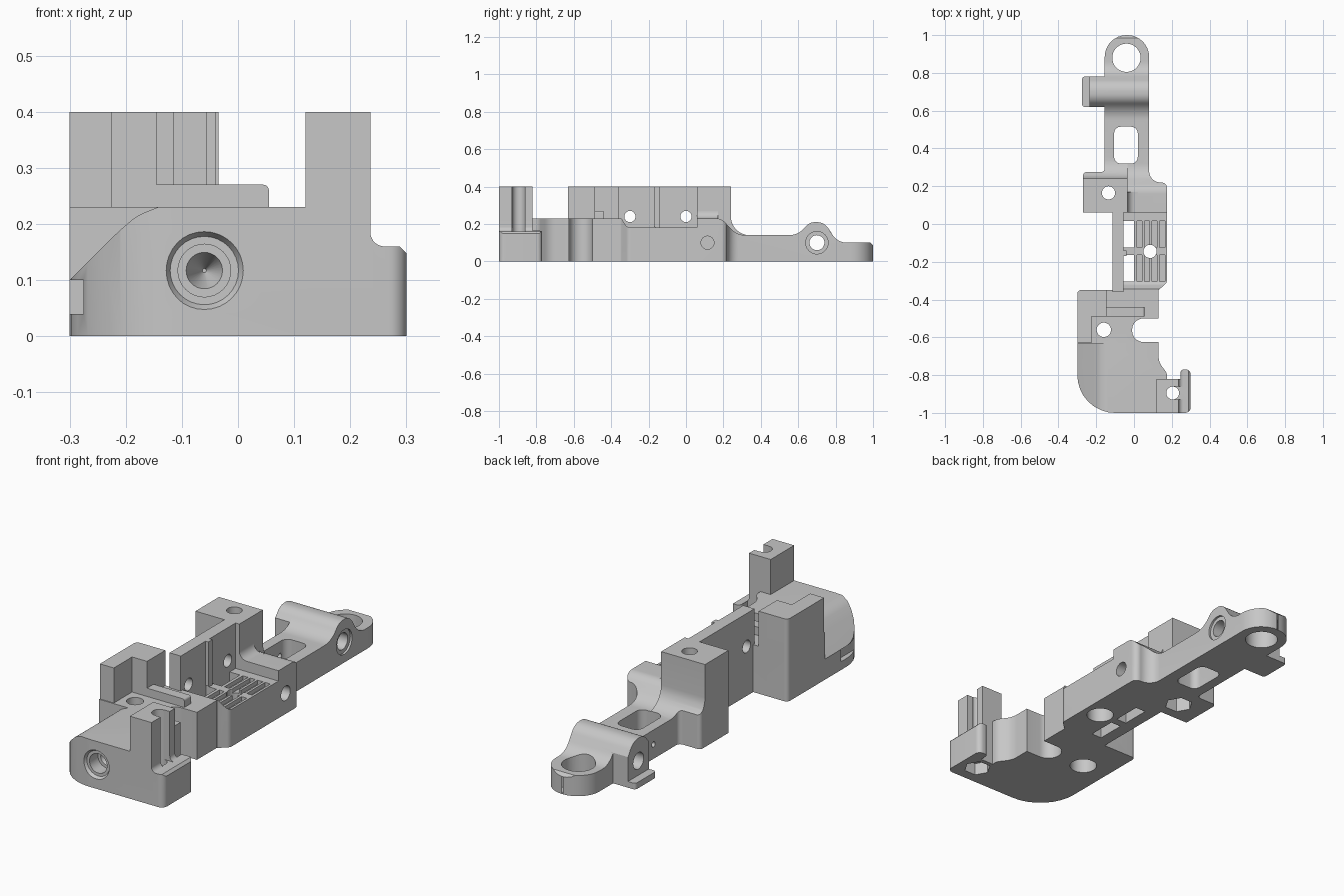
import bpy, bmesh, math
from mathutils import Vector

cube = bpy.data.objects.get("Cube")
if cube:
    bpy.data.objects.remove(cube, do_unlink=True)

grey = bpy.data.materials.new("plain_grey")
GREY = (0.57, 0.57, 0.57, 1)
grey.use_nodes = True
grey.diffuse_color = GREY
grey.node_tree.nodes["Principled BSDF"].inputs["Base Color"].default_value = GREY


def rounded(points, steps=8):
    """Outline whose corners (u, v, tangent length) become arcs."""
    out = []
    for i, p in enumerate(points):
        c = Vector(p[:2])
        if len(p) == 2:
            out.append(c)
            continue
        a = (Vector(points[i - 1][:2]) - c).normalized()
        b = (Vector(points[(i + 1) % len(points)][:2]) - c).normalized()
        w = math.cos((math.pi - a.angle(b)) / 2)
        start, end = c + a * p[2], c + b * p[2]
        for k in range(steps + 1):
            t = k / steps
            f, g, h = (1 - t) ** 2, 2 * t * (1 - t) * w, t * t
            out.append((start * f + c * g + end * h) / (f + g + h))
    return out


def prism(name, points, axis, lo, hi, taper=1.0):
    """Extrude an outline along an axis."""
    pts = rounded(points)
    mid = sum(pts, Vector((0, 0))) / len(pts)
    place = {"x": lambda u, v, t: (t, u, v),
             "y": lambda u, v, t: (u, t, v),
             "z": lambda u, v, t: (u, v, t)}[axis]
    bm = bmesh.new()
    low = [bm.verts.new(place(p.x, p.y, lo)) for p in pts]
    top = [bm.verts.new(place(*(mid + (p - mid) * taper), hi)) for p in pts]
    bm.faces.new(low)
    bm.faces.new(top)
    for i in range(len(pts)):
        j = (i + 1) % len(pts)
        bm.faces.new((low[i], low[j], top[j], top[i]))
    bmesh.ops.recalc_face_normals(bm, faces=bm.faces)
    mesh = bpy.data.meshes.new(name)
    bm.to_mesh(mesh)
    bm.free()
    mesh.materials.append(grey)
    obj = bpy.data.objects.new(name, mesh)
    bpy.context.collection.objects.link(obj)
    return obj


def box(x0, x1, y0, y1, z0, z1):
    return prism("box", [(x0, y0), (x1, y0), (x1, y1), (x0, y1)], "z", z0, z1)


def cyl(axis, u, v, r, lo, hi, sides=32, taper=1.0):
    ring = [(u + r * math.cos(2 * math.pi * i / sides),
             v + r * math.sin(2 * math.pi * i / sides)) for i in range(sides)]
    return prism("cylinder", ring, axis, lo, hi, taper)


def combine(target, operation, *others):
    for other in others:
        mod = target.modifiers.new("combine", 'BOOLEAN')
        mod.operation, mod.solver, mod.object = operation, 'EXACT', other
        with bpy.context.temp_override(object=target, active_object=target):
            bpy.ops.object.modifier_apply(modifier=mod.name)
        bpy.data.objects.remove(other, do_unlink=True)


def finish(obj):
    bpy.ops.object.select_all(action='DESELECT')
    obj.select_set(True)
    bpy.context.view_layer.objects.active = obj
    bpy.ops.object.shade_smooth_by_angle(angle=math.radians(32))


# Front block: base, tall corner, post and low rail
front = prism("front_block", [
    (-.30, -.35, .02), (-.30, -1, .2), (.30, -1, .03), (.30, -.77, .025),
    (.245, -.77, .02), (.245, -.82), (.175, -.82), (.175, -.79, .015),
    (.13, -.73, .03), (.13, -.625), (-.01, -.625, .06), (-.01, -.5, .06),
    (.13, -.5), (.13, -.35)], "z", 0, .23)
tall = prism("tall_corner", [
    (-.30, -.35, .02), (-.30, -.63), (-.225, -.63), (-.225, -.49),
    (-.145, -.49), (-.145, -.35)], "z", .1, .4)
rail = prism("rail", [(-.15, .2), (.055, .2), (.055, .27, .01), (-.15, .27)], "y", -.49, -.44)
combine(front, 'UNION', tall, box(.12, .236, -1, -.82, .1, .4), rail)
wing_cut = prism("wing_cut", [
    (.236, .5), (.236, .16, .025), (.288, .16), (.302, .146), (.4, .146), (.4, .5)],
    "y", -1.1, -.7)
slope_cut = prism("slope_cut", [
    (-.32, .08), (-.215, .185, .02), (-.18, .215, .015), (-.14, .231), (-.14, .6), (-.32, .6)],
    "y", -1.1, -.635)
combine(front, 'DIFFERENCE', wing_cut, slope_cut,
        box(-.35, -.275, -.9, -.76, .04, .10),
        box(.205, .3, -.93, -.86, .16, .5),
        cyl("z", .205, -.895, .034, -.1, .5),
        cyl("z", .205, -.895, .062, -.1, .06, 6),
        cyl("z", -.16, -.56, .038, -.1, .5),
        cyl("z", -.16, -.56, .062, -.1, .07),
        cyl("y", -.06, .117, .07, -1.001, -.985, taper=.87),
        cyl("y", -.06, .117, .047, -1.1, -.92),
        cyl("y", -.06, .117, .036, -.93, -.84, taper=.1))
finish(front)

# Tray with side wall
tray = prism("tray", [
    (-.35, 0), (-.35, .23), (-.345, .23), (-.315, .18, .02), (.06, .18), (.06, 0)],
    "x", -.115, .175)
combine(tray, 'INTERSECT', prism("tray_outline", [
    (-.2, -.4), (.13, -.4), (.13, -.35, .01), (.175, -.31, .015),
    (.175, .1), (-.2, .1)], "z", -.1, .5))
combine(tray, 'UNION', box(-.115, -.055, -.36, .06, .1, .4),
        box(-.06, -.04, -.17, -.14, .1, .4))
for y0, y1 in ((-.305, -.165), (-.125, .015)):
    combine(tray, 'DIFFERENCE', box(-.055, 0, y0, y1, -.1, .185))
    for i in range(4):
        x = .015 + i * .04
        combine(tray, 'DIFFERENCE', box(x, x + .028, y0, y1, .16, .3))
combine(tray, 'DIFFERENCE',
        cyl("x", -.3, .24, .03, -.2, .1),
        cyl("x", 0, .24, .03, -.2, .1),
        cyl("z", .085, -.145, .035, -.1, .5),
        cyl("z", .085, -.145, .062, -.1, .07))
finish(tray)

# Rear arm: sloping base with tower, trimmed to its plan outline
arm = prism("rear_arm", [
    (.06, 0), (.06, .23), (.19, .23, .03), (.27, .14, .05), (.60, .14, .05),
    (.66, .21, .03), (.74, .21, .04), (.81, .10, .05), (.985, .10), (1, .085), (1, 0)],
    "x", -.28, .18)
tower = prism("tower", [
    (.06, .05), (.06, .4), (.24, .4), (.24, .14, .1), (.36, .14), (.36, .05)],
    "x", -.275, -.035)
fillet = prism("fillet", [
    (-.05, .2), (-.05, .275), (-.035, .275), (-.035, .23, .04), (.02, .23), (.02, .2)],
    "y", .06, .17)
combine(arm, 'UNION', tower, fillet)
combine(arm, 'INTERSECT', prism("arm_outline", [
    (-.27, 0), (-.27, .275, .02), (-.155, .275, .02), (-.155, 1, .115),
    (.08, 1, .115), (.08, .22, .06), (.175, .22, .03), (.175, 0)], "z", -.1, .5))

# Cross boss with its foot plate
boss = prism("boss", [
    (.62, 0), (.62, .163), (.66, .21, .03), (.74, .21, .04), (.78, .148), (.78, 0)],
    "x", -.235, -.14)
foot = prism("foot", [
    (-.275, .62, .015), (-.14, .62), (-.14, .78), (-.275, .78, .015)], "z", 0, .03)
combine(arm, 'UNION', boss, foot)

# Arm openings
slot = prism("slot", [
    (-.105, .32, .035), (.02, .32, .035), (.02, .515, .035), (-.105, .515, .035)], "z", -.1, .4)
combine(arm, 'DIFFERENCE', slot,
        cyl("z", -.04, .88, .075, -.1, .4),
        cyl("x", .70, .10, .04, -.4, .4),
        cyl("x", .70, .10, .06, .07, .2),
        cyl("x", .115, .10, .035, .0, .3),
        cyl("z", -.135, .165, .035, -.1, .5),
        cyl("z", -.135, .165, .065, -.1, .08, 6),
        cyl("x", .57, .07, .013, -.2, -.12, 16),
        cyl("x", .47, .07, .013, -.2, -.08, 16))
finish(arm)
